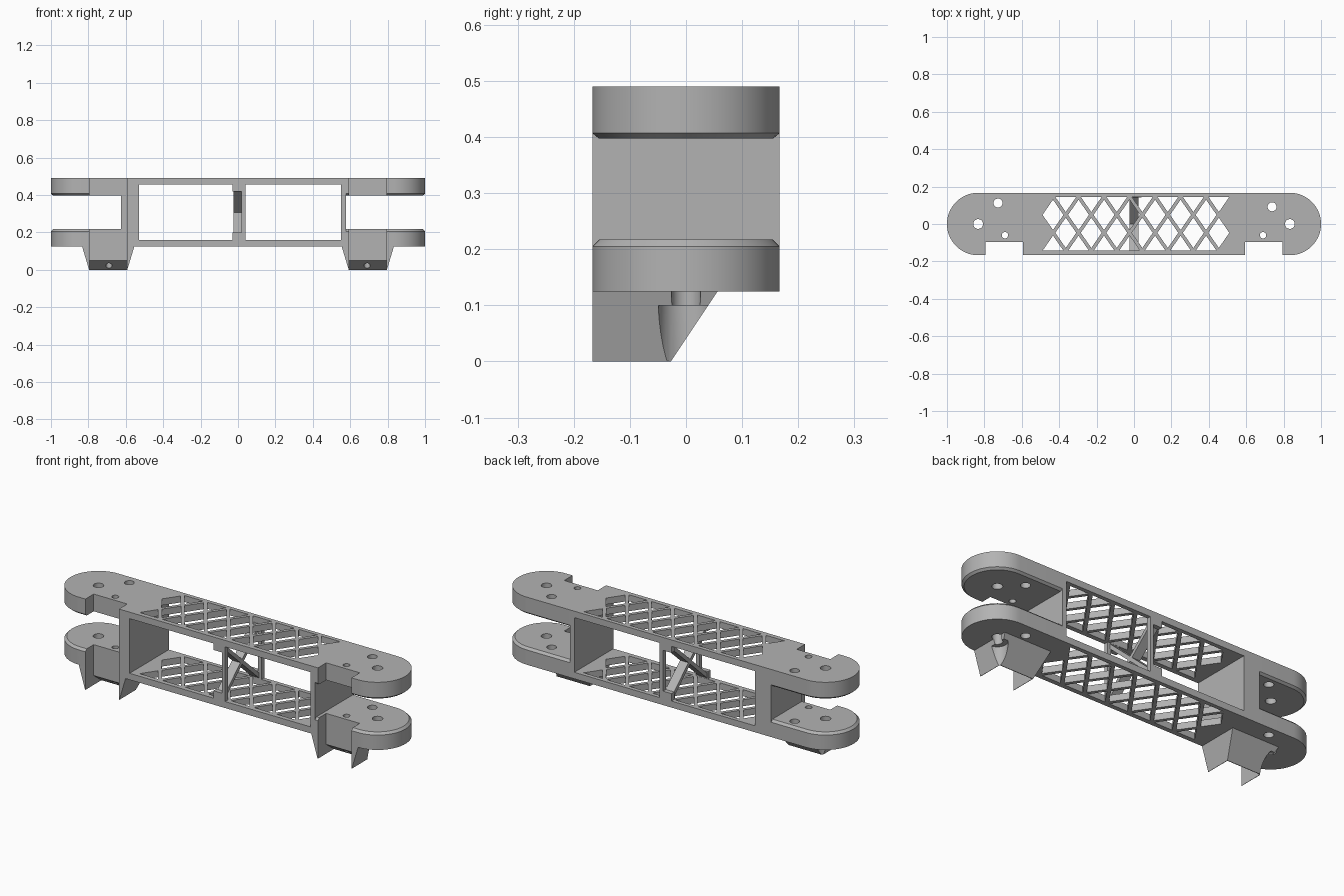
import bpy, bmesh, math
from mathutils import Vector, Matrix

cube = bpy.data.objects.get("Cube")
if cube:
    bpy.data.objects.remove(cube, do_unlink=True)

grey = bpy.data.materials.new("plain grey")
grey.use_nodes = True
grey.diffuse_color = (0.45, 0.45, 0.45, 1)
grey.node_tree.nodes["Principled BSDF"].inputs["Base Color"].default_value = grey.diffuse_color

R = 0.167          # half width of the body
LOW, HIGH = 0.125, 0.49
MID = (LOW + HIGH) / 2


def make(name, bm):
    bmesh.ops.recalc_face_normals(bm, faces=bm.faces)
    mesh = bpy.data.meshes.new(name)
    bm.to_mesh(mesh)
    bm.free()
    mesh.materials.append(grey)
    obj = bpy.data.objects.new(name, mesh)
    bpy.context.scene.collection.objects.link(obj)
    return obj


def loft(name, rings):
    """Solid through a stack of rings with equal point counts."""
    bm = bmesh.new()
    loops = [[bm.verts.new(p) for p in ring] for ring in rings]
    n = len(loops[0])
    for a, b in zip(loops, loops[1:]):
        for i in range(n):
            j = (i + 1) % n
            bm.faces.new((a[i], a[j], b[j], b[i]))
    bm.faces.new(loops[0])
    bm.faces.new(loops[-1])
    return make(name, bm)


def rect(x0, x1, y0, y1, z):
    return [(x0, y0, z), (x1, y0, z), (x1, y1, z), (x0, y1, z)]


def box(name, x0, x1, y0, y1, z0, z1):
    return loft(name, [rect(x0, x1, y0, y1, z0), rect(x0, x1, y0, y1, z1)])


def disc(x, y, r, z, n=40):
    return [(x + r * math.cos(i * math.tau / n), y + r * math.sin(i * math.tau / n), z) for i in range(n)]


def stadium(r, z, n=32):
    pts = []
    for side in (1, -1):
        for i in range(n + 1):
            a = math.pi * i / n - side * math.pi / 2
            pts.append((side * (1 - R) + r * math.cos(a), r * math.sin(a), z))
    return pts


def combine(target, tool, operation):
    mod = target.modifiers.new("cut", "BOOLEAN")
    mod.operation = operation
    mod.solver = "EXACT"
    mod.object = tool
    bpy.context.view_layer.objects.active = target
    bpy.ops.object.modifier_apply(modifier=mod.name)
    bpy.data.objects.remove(tool, do_unlink=True)


# Long rounded plates with chamfered inner rims, joined by the middle block
body = loft("lattice_arm_body", [stadium(R, LOW), stadium(R, 0.205), stadium(R - 0.012, 0.217)])
upper = loft("upper_plate", [stadium(R - 0.012, 0.397), stadium(R, 0.407), stadium(R, HIGH)])
combine(body, upper, "UNION")
combine(body, box("middle_block", -0.625, 0.577, -R, R, LOW, HIGH), "UNION")

# Tapered feet under the notches
for s in (-1, 1):
    foot = loft("foot", [
        rect(s * 0.694 - 0.102, s * 0.694 + 0.102, -R, -0.027, 0),
        rect(s * 0.694 - 0.14, s * 0.694 + 0.14, -R, 0.057, LOW + 0.001)])
    combine(body, foot, "UNION")

# Large open window from front to back
combine(body, box("window_cutter", -0.53, 0.55, -1, 1, 0.16, 0.455), "DIFFERENCE")

# Front notches, flaring back towards the foot of each skirt
for s in (-1, 1):
    profile = [(-0.3, -0.1), (-0.03, -0.1), (-0.03, 0), (-0.096, 0.05), (-0.096, 0.6), (-0.3, 0.6)]
    combine(body, loft("notch_cutter", [
        [(s * 0.694 + dx, y, z) for y, z in profile] for dx in (-0.1, 0.1)]), "DIFFERENCE")

# Round holes and screw head clearance below
for x, y, r in ((-0.833, 0, 0.026), (0.833, 0, 0.026), (-0.727, 0.112, 0.024),
                (0.738, 0.092, 0.024), (-0.69, -0.06, 0.017), (0.69, -0.06, 0.017)):
    combine(body, loft("hole_cutter", [disc(x, y, r, -0.1), disc(x, y, r, 0.6)]), "DIFFERENCE")
for s in (-1, 1):
    combine(body, loft("clearance_cutter", [
        disc(s * 0.833, 0, 0.05, -0.1), disc(s * 0.833, 0, 0.05, 0.1)]), "DIFFERENCE")

# Diamond lattice through both plates
bm = bmesh.new()
pitch, half_w, half_h = 0.1364, 0.056, 0.081
for row in range(4):
    for col in range(7):
        cx = -0.433 + pitch * (col + (row % 2 == 0) / 2)
        cy = 0.145 - 0.096 * row
        bm.faces.new([bm.verts.new((cx + dx * half_w, cy + dy * half_h, 0.05))
                      for dx, dy in ((1, 0), (0, 1), (-1, 0), (0, -1))])
for y, n in ((0.145, 1), (-0.142, -1)):
    bmesh.ops.bisect_plane(bm, geom=bm.verts[:] + bm.edges[:] + bm.faces[:],
                           plane_co=(0, y, 0), plane_no=(0, n, 0), clear_outer=True)
new = bmesh.ops.extrude_face_region(bm, geom=bm.faces[:], use_keep_orig=True)["geom"]
bmesh.ops.translate(bm, vec=(0, 0, 0.5), verts=[v for v in new if isinstance(v, bmesh.types.BMVert)])
combine(body, make("diamond_cutter", bm), "DIFFERENCE")

bpy.ops.object.select_all(action="DESELECT")
body.select_set(True)
bpy.context.view_layer.objects.active = body
bpy.ops.object.shade_smooth_by_angle(angle=math.radians(25))

# Central support: posts with crossed braces between them
for s, name in ((-1, "front_post"), (1, "back_post")):
    y = s * (R - 0.012)
    box(name, 0.02, 0.04, y - 0.012, y + 0.012, 0.158, 0.457)
    box(name + "_lower_pad", -0.03, 0.025, y - 0.012, y + 0.012, 0.158, 0.2)
    box(name + "_upper_pad", -0.03, 0.025, y - 0.012, y + 0.012, 0.42, 0.457)
    bm = bmesh.new()
    bmesh.ops.create_cube(bm, size=1)
    run, rise = 0.3, 0.27
    bmesh.ops.scale(bm, vec=(0.05, math.hypot(run, rise), 0.02), verts=bm.verts)
    bmesh.ops.rotate(bm, matrix=Matrix.Rotation(s * math.atan2(rise, run), 3, "X"), verts=bm.verts)
    bmesh.ops.translate(bm, vec=Vector((0, 0, MID)), verts=bm.verts)
    make("cross_brace", bm)
